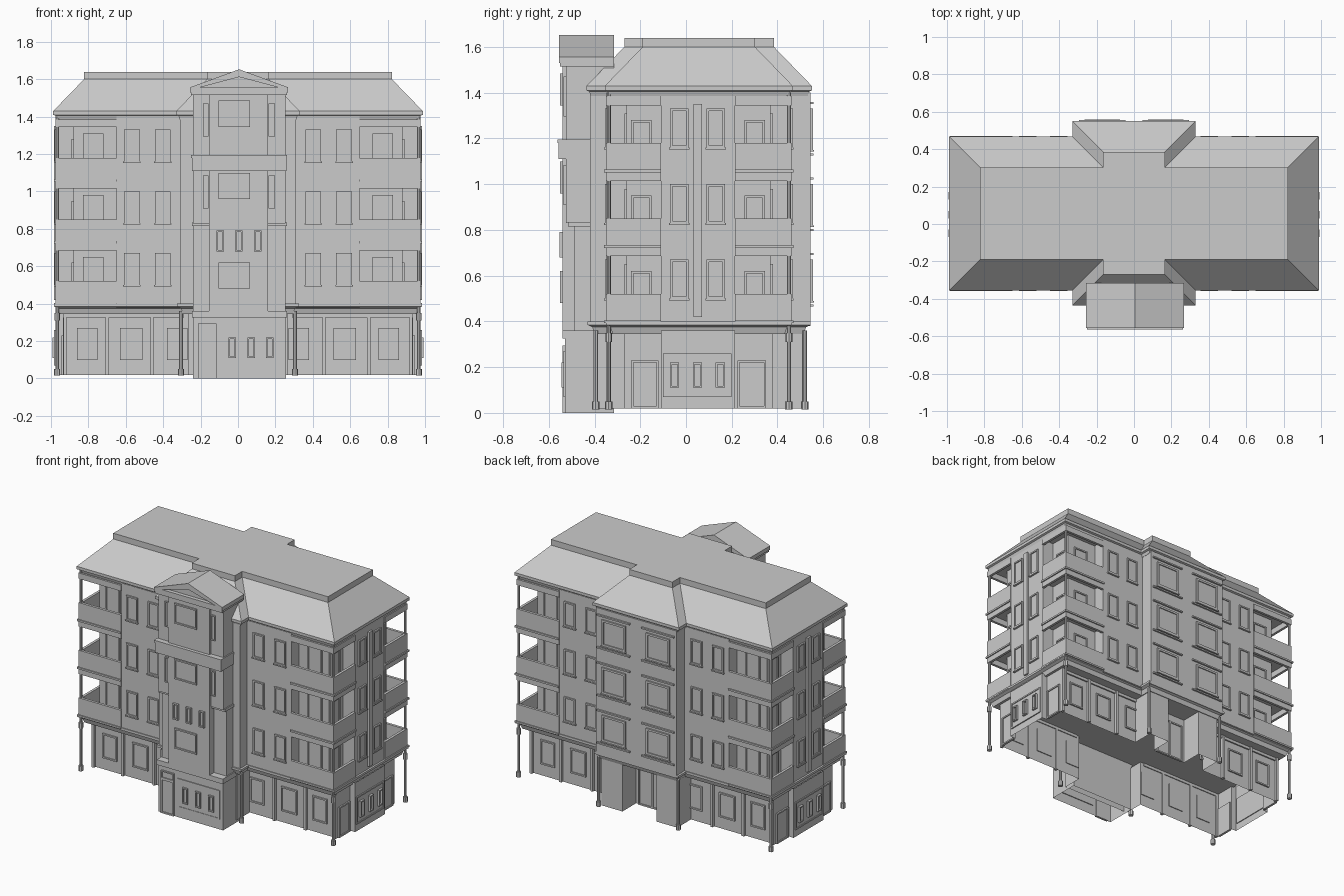
import bpy, bmesh, math
from mathutils import Matrix

if "Cube" in bpy.data.objects:
    bpy.data.objects.remove(bpy.data.objects["Cube"])

parts = {}


def part(name):
    if name not in parts:
        parts[name] = bmesh.new()
    return parts[name]


def box(name, x0, x1, y0, y1, z0, z1):
    m = Matrix.Translation(((x0+x1)/2, (y0+y1)/2, (z0+z1)/2)) @ Matrix.Diagonal((abs(x1-x0), abs(y1-y0), abs(z1-z0), 1))
    bmesh.ops.create_cube(part(name), size=1, matrix=m)


def loft(name, rings, bottom=True, top=True):
    """Skin a stack of equal-length rings of 3D points."""
    bm = part(name)
    vs = [[bm.verts.new(p) for p in r] for r in rings]
    n = len(vs[0])
    for a, b in zip(vs, vs[1:]):
        for i in range(n):
            j = (i+1) % n
            bm.faces.new((a[i], a[j], b[j], b[i]))
    if bottom:
        bm.faces.new(vs[0][::-1])
    if top:
        bm.faces.new(vs[-1])


def at(poly, z):
    return [(x, y, z) for x, y in poly]


def mirrored(half):
    return half + [(-x, y) for x, y in reversed(half)]


def cross(o):
    """T-shaped outline of the building, inset by o from the eaves."""
    return mirrored([(.33-o, -.435+o), (.33-o, -.355+o), (.988-o, -.355+o),
                     (.988-o, .467-o), (.33-o, .467-o), (.33-o, .55-o)])


def panel(name, face, w, u0, u1, z0, z1, d):
    """Box standing proud of a wall by d. face: F, B, R or L."""
    s = 1 if face in 'BR' else -1
    a, b = sorted((w - s*.006, w + s*d))
    if face in 'FB':
        box(name, u0, u1, a, b, z0, z1)
    else:
        box(name, a, b, u0, u1, z0, z1)


def window(name, face, w, u0, u1, z0, z1, sill=True, t=.01, d=.01):
    panel(name+'_pane', face, w, u0, u1, z0, z1, .003)
    for a, b, c, e in ((u0, u0+t, z0, z1), (u1-t, u1, z0, z1),
                       (u0+t, u1-t, z0, z0+t), (u0+t, u1-t, z1-t, z1)):
        panel(name+'_frame', face, w, a, b, c, e, d)
    if sill:
        panel(name+'_sill', face, w, u0-.005, u1+.005, z0-.008, z0, d+.004)


def post(name, x, y, z0, z1, r):
    bmesh.ops.create_cone(part(name), cap_ends=True, segments=8, radius1=r, radius2=r,
                          depth=z1-z0, matrix=Matrix.Translation((x, y, (z0+z1)/2)))


FLOORS = (.42, .75, 1.08)
CX, CYF, CYB = .88, -.26, .37     # inner core corners behind the balconies

# roof: sloped skirt, flat top slab, fascia
loft('roof', [at(cross(0), 1.43), at(cross(.165), 1.60), at(cross(.165), 1.64)])
loft('eave_fascia', [at(cross(.018), 1.385), at(cross(.012), 1.405), at(cross(0), 1.41), at(cross(0), 1.43)])

# upper storeys with L-shaped corner recesses, and the slab below them
loft('upper_walls', [at(mirrored([(.31, -.42), (.31, -.345), (.65, -.345), (.65, CYF), (CX, CYF),
     (CX, -.11), (.97, -.11), (.97, .215), (CX, .215), (CX, CYB), (.65, CYB), (.65, .457),
     (.31, .457), (.31, .545)]), z) for z in (.38, 1.40)])
loft('storey_slab', [at(cross(.035), .345), at(cross(.025), .375), at(cross(.005), .385), at(cross(.005), .40)])

# ground floor open shell with front and rear bays
loft('ground_walls', [at(mirrored([(.265, -.39), (.265, -.25), (.935, -.25), (.935, -.11), (.975, -.11),
     (.975, .215), (.935, .215), (.935, .36), (.29, .36), (.29, .51), (.13, .51), (.13, .36)]), z)
     for z in (.02, .36)], False, False)

for s in (1, -1):
    side = 'R' if s > 0 else 'L'

    # corner balconies
    for yo, yi, yc, out, fb in ((-.35, -.11, CYF, -1, 'F'), (.462, .215, CYB, 1, 'B')):
        y0, y1 = sorted((yo, yi))
        xi, xo = .65*s, .977*s
        for f in FLOORS:
            def edge(name, z0, z1, t, p=0):
                box(name, xi, xo+s*p, *sorted((yo+out*p, yo-out*t)), z0, z1)
                box(name, xo+s*p, xo-s*t, y0, y1, z0, z1)
            box('balcony_floor', xi, xo, y0, y1, f-.025, f)
            edge('balcony_ledge', f-.028, f-.016, .01, .008)
            edge('balcony_parapet', f-.016, f+.10, .018)
            edge('balcony_lintel', f+.265, f+.305, .018)
            window('balcony_door', fb, yc, *sorted((.72*s, .83*s)), f, f+.23, False)
            window('balcony_window', side, CX*s, *sorted((yi+out*.04, yi+out*.13)), f+.02, f+.20, False)
        # slender corner post
        post('corner_post', .967*s, yo-out*.012, .03, 1.40, .009)
        post('post_base', .967*s, yo-out*.012, .015, .05, .016)
        post('post_cap', .967*s, yo-out*.012, .31, .35, .015)

    # bay posts at ground level
    for y in (-.395, .52):
        post('bay_post', .305*s, y, .02, .36, .01)
        post('post_base', .305*s, y, .015, .05, .016)

    # storey windows
    for f in FLOORS:
        for fb, w in (('F', -.345), ('B', .457)):
            for a, b in ((.36, .445), (.525, .61)):
                window('wall_window', fb, w, *sorted((a*s, b*s)), f+.08, f+.25)
        for a in (-.07, .09):
            window('side_window', side, .97*s, a, a+.08, f+.08, f+.25)
        window('bay_window', 'B', .545, *sorted((.08*s, .26*s)), f+.07, f+.25, t=.014)
        for z in (.045, .27):
            panel('bay_ledge', 'B', .545, *sorted((.045*s, .295*s)), f+z, f+z+.01, .012)
    panel('side_strip', side, .97*s, .033, .07, .42, 1.35, .014)

    # ground floor bays and openings
    for fb, w in (('F', -.25), ('B', .36)):
        for a, b in ((.27, .38), (.51, .63), (.75, .86)):
            window('ground_window', fb, w, *sorted((a*s, b*s)), .10, .27, False)
        for u in (.46, .70, .925):
            panel('pilaster', fb, w, u*s-.009, u*s+.009, .02, .345, .018)
        panel('ground_band', fb, w, *sorted((.29*s, .935*s)), .325, .345, .01)
    for v0, v1 in ((-.24, -.12), (.225, .35)):
        window('side_door', side, .935*s, v0, v1, .02, .23, False)
    window('side_panel', side, .975*s, -.10, .20, .07, .26, False, .01, .008)
    for v in (-.07, .03, .13):
        window('small_window', side, .975*s, v, v+.04, .11, .22, False, .008, .018)

# rear entrance
window('entrance_door', 'B', .36, -.11, .11, .02, .29, False)
panel('entrance_mullion', 'B', .36, -.006, .006, .02, .29, .012)

# front tower: open base, stepped shaft, band
loft('tower_base', [at([(-.24, -.53), (.257, -.53), (.257, -.315), (-.24, -.315)], z) for z in (0, .33)], False, True)
box('tower_base_ledge', -.245, .262, -.54, -.315, .325, .36)
box('tower_shaft', -.155, .16, -.54, -.315, .35, 1.52)
box('tower_lower_wing', -.24, .255, -.49, -.315, .35, .82)
box('tower_wing_cap', -.247, .262, -.515, -.315, .815, .835)
box('tower_upper_wing', -.24, .255, -.525, -.315, .83, 1.52)
box('tower_band', -.247, .26, -.558, -.315, 1.11, 1.19)
box('tower_band_trim', -.25, .263, -.563, -.315, 1.18, 1.195)
box('tower_cornice', -.25, .262, -.55, -.315, 1.515, 1.53)
box('tower_cornice_top', -.256, .268, -.556, -.315, 1.53, 1.557)

# tower openings
for z in (.48, .96, 1.345):
    window('tower_window', 'F', -.54, -.105, .065, z, z+.14, False)
for z in (.91, 1.295):
    for a, b in ((-.188, -.158), (.163, .197)):
        window('tower_slit', 'F', -.525, a, b, z, z+.175, False, .007)
for u in (-.115, -.015, .085):
    window('small_window', 'F', -.54, u, u+.04, .68, .79, False, .008, .014)
for u in (-.05, .05, .15):
    window('small_window', 'F', -.53, u, u+.04, .11, .22, False, .008, .014)
window('tower_base_panel', 'F', -.53, -.09, .235, .07, .27, False, .008, .006)
window('tower_door', 'F', -.53, -.215, -.115, .0, .24, False, .01)
window('tower_transom', 'F', -.53, -.215, -.115, .24, .295, False, .008)

# tower gable with recessed pediment
gable = [(-.255, 1.557), (-.2, 1.557), (.006, 1.612), (.212, 1.557), (.267, 1.557), (.006, 1.653)]
loft('tower_gable', [[(x, y, z) for x, z in gable] for y in (-.556, -.315)])
loft('tower_pediment', [[(x, y, z) for x, z in gable[1:4]] for y in (-.53, -.317)])

# turn every collected part into an object
for name, bm in parts.items():
    bmesh.ops.recalc_face_normals(bm, faces=bm.faces)
    me = bpy.data.meshes.new(name)
    bm.to_mesh(me)
    bm.free()
    bpy.context.collection.objects.link(bpy.data.objects.new(name, me))
